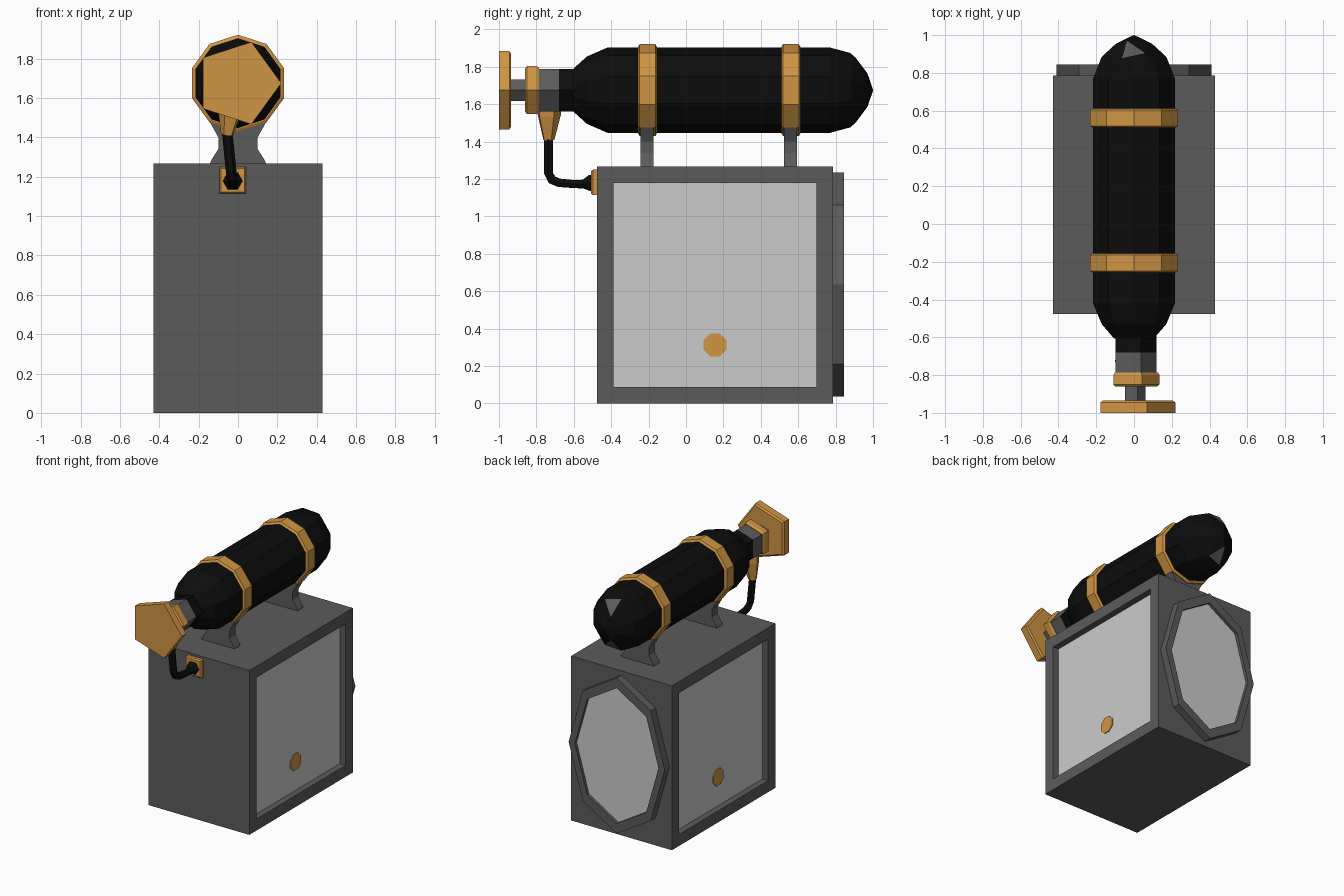
import bpy, bmesh
from math import cos, sin, pi, radians
from mathutils import Vector, Matrix

if "Cube" in bpy.data.objects:
    bpy.data.objects.remove(bpy.data.objects["Cube"])


def material(name, color):
    m = bpy.data.materials.new(name)
    m.use_nodes = True
    m.diffuse_color = (*color, 1)
    node = next(n for n in m.node_tree.nodes if n.type == 'BSDF_PRINCIPLED')
    node.inputs["Base Color"].default_value = (*color, 1)
    return m


GREY = material("dark_grey", (0.105, 0.105, 0.105))
PALE = material("pale_grey", (0.6, 0.6, 0.6))
BRASS = material("brass_orange", (0.63, 0.3, 0.057))
BLACK = material("black", (0.004, 0.004, 0.004))

AXIS_Z = 1.675   # height of the tank's axis


def finish(name, bm, *mats):
    bmesh.ops.recalc_face_normals(bm, faces=bm.faces)
    mesh = bpy.data.meshes.new(name)
    bm.to_mesh(mesh)
    bm.free()
    for m in mats:
        mesh.materials.append(m)
    obj = bpy.data.objects.new(name, mesh)
    bpy.context.collection.objects.link(obj)
    return obj


def loft(name, path, sides, mat, phase=0.0):
    """Skin regular rings, given as (point, radius), along a path."""
    bm = bmesh.new()
    pts = [Vector(p) for p, r in path]
    rings = []
    for i, (p, r) in enumerate(path):
        tangent = pts[min(i + 1, len(pts) - 1)] - pts[max(i - 1, 0)]
        q = Vector((0, 1, 0)).rotation_difference(tangent.normalized())
        angles = [phase + 2 * pi * k / sides for k in range(sides)]
        rings.append([bm.verts.new(pts[i] + q @ Vector((r * cos(a), 0, r * sin(a))))
                      for a in angles])
    for a, b in zip(rings, rings[1:]):
        for k in range(sides):
            n = (k + 1) % sides
            bm.faces.new((a[k], a[n], b[n], b[k]))
    bm.faces.new(rings[0])
    bm.faces.new(rings[-1])
    return finish(name, bm, mat)


def turned(name, profile, sides, mat, phase=0.0):
    """Part turned around the tank's axis from (y, radius) pairs."""
    return loft(name, [((0, y, AXIS_Z), r) for y, r in profile], sides, mat, phase)


# Case with a recessed panel in each side
bm = bmesh.new()
bmesh.ops.create_cube(bm, size=1, matrix=Matrix.Translation((0, 0.155, 0.634))
                      @ Matrix.Diagonal((0.86, 1.262, 1.268, 1)))
bm.normal_update()
panels = [f for f in bm.faces if abs(f.normal.x) > 0.9]
bmesh.ops.inset_individual(bm, faces=panels, thickness=0.125)
bmesh.ops.inset_individual(bm, faces=panels, thickness=0, depth=-0.05)
for f in panels:
    f.material_index = 1
finish("case", bm, GREY, PALE)

# Round badge plate on each side panel
for side, label in ((1, "left"), (-1, "right")):
    loft(label + "_panel_disc", [((side * 0.379, 0.155, 0.312), 0.067),
                                 ((side * 0.387, 0.155, 0.312), 0.067)], 8, BRASS, pi / 8)

# Octagonal hatch on the back with a sunken pale face
bm = bmesh.new()
rings = []
for y, s in ((0.78, 1), (0.845, 1), (0.845, 0.87), (0.822, 0.87)):
    rings.append([bm.verts.new((0.41 * s * cos(k * pi / 4), y,
                                0.636 + 0.6 * s * sin(k * pi / 4))) for k in range(8)])
for a, b in zip(rings, rings[1:]):
    for k in range(8):
        n = (k + 1) % 8
        bm.faces.new((a[k], a[n], b[n], b[k]))
bm.faces.new(rings[0])
bm.faces.new(rings[-1]).material_index = 1
finish("back_hatch", bm, GREY, PALE)

# Tank: capsule hull with one grey facet above and one below its rear dome
bm = bmesh.new()
for y, r in ((-0.605, 0.112), (-0.53, 0.18), (-0.42, 0.228),
             (0.77, 0.228), (0.885, 0.18), (0.955, 0.1), (1.0, 0.002)):
    for k in range(10):
        a = pi / 2 + k * pi / 5
        bm.verts.new((r * cos(a), y, AXIS_Z + r * sin(a)))
marked = []
for s in (1, -1):
    marked.append({bm.verts.new((x, y, AXIS_Z + s * z)) for x, y, z in
                   ((-0.037, 0.97, 0.09), (0.058, 0.905, 0.176), (-0.063, 0.878, 0.199))})
bmesh.ops.convex_hull(bm, input=bm.verts)
for f in bm.faces:
    if set(f.verts) in marked:
        f.material_index = 1
bmesh.ops.delete(bm, geom=[v for v in bm.verts if not v.link_faces], context='VERTS')
finish("tank", bm, BLACK, GREY)

# Straps and cradles
cradle = ((0.145, 1.26), (0.135, 1.285), (0.1, 1.34), (0.1, 1.4), (0.15, 1.49))
for label, y in (("front", -0.206), ("rear", 0.561)):
    turned(label + "_strap", [(y - 0.05, 0.232), (y - 0.042, 0.246),
                              (y + 0.042, 0.246), (y + 0.05, 0.232)], 10, BRASS, pi / 2)
    bm = bmesh.new()
    outline = list(cradle) + [(-x, z) for x, z in reversed(cradle)]
    face = bm.faces.new([bm.verts.new((x, y - 0.038, z)) for x, z in outline])
    ext = bmesh.ops.extrude_face_region(bm, geom=[face])
    bmesh.ops.translate(bm, vec=(0, 0.07, 0),
                        verts=[v for v in ext["geom"] if isinstance(v, bmesh.types.BMVert)])
    finish(label + "_cradle", bm, GREY)

# Five-sided valve at the front of the tank
turned("neck", [(-0.68, 0.12), (-0.55, 0.12)], 5, BLACK)
turned("valve_collar", [(-0.79, 0.12), (-0.68, 0.12)], 5, GREY)
turned("valve_ring", [(-0.86, 0.122), (-0.85, 0.135), (-0.8, 0.135), (-0.785, 0.125)], 5, BRASS)
turned("valve_stem", [(-0.95, 0.06), (-0.85, 0.06)], 5, GREY)
turned("handwheel", [(-1.0, 0.22), (-0.945, 0.22), (-0.935, 0.205)], 5, BRASS)

# Spout, hose and the socket on the case
loft("spout", [((-0.03, -0.735, 1.6), 0.07), ((-0.038, -0.735, 1.54), 0.066),
               ((-0.055, -0.735, 1.41), 0.032)], 5, BRASS, pi / 2)
loft("hose", [((-0.055, -0.735, 1.43), 0.027), ((-0.035, -0.735, 1.23), 0.027),
              ((-0.03, -0.715, 1.195), 0.028), ((-0.028, -0.68, 1.18), 0.026),
              ((-0.027, -0.6, 1.173), 0.025), ((-0.027, -0.55, 1.173), 0.027),
              ((-0.027, -0.515, 1.178), 0.05), ((-0.027, -0.49, 1.18), 0.05)], 6, BLACK)
root2 = 2 ** 0.5
loft("hose_socket", [((-0.027, y, 1.182), h * root2) for y, h in
                     ((-0.508, 0.06), (-0.498, 0.068), (-0.47, 0.068))], 4, BRASS, pi / 4)
